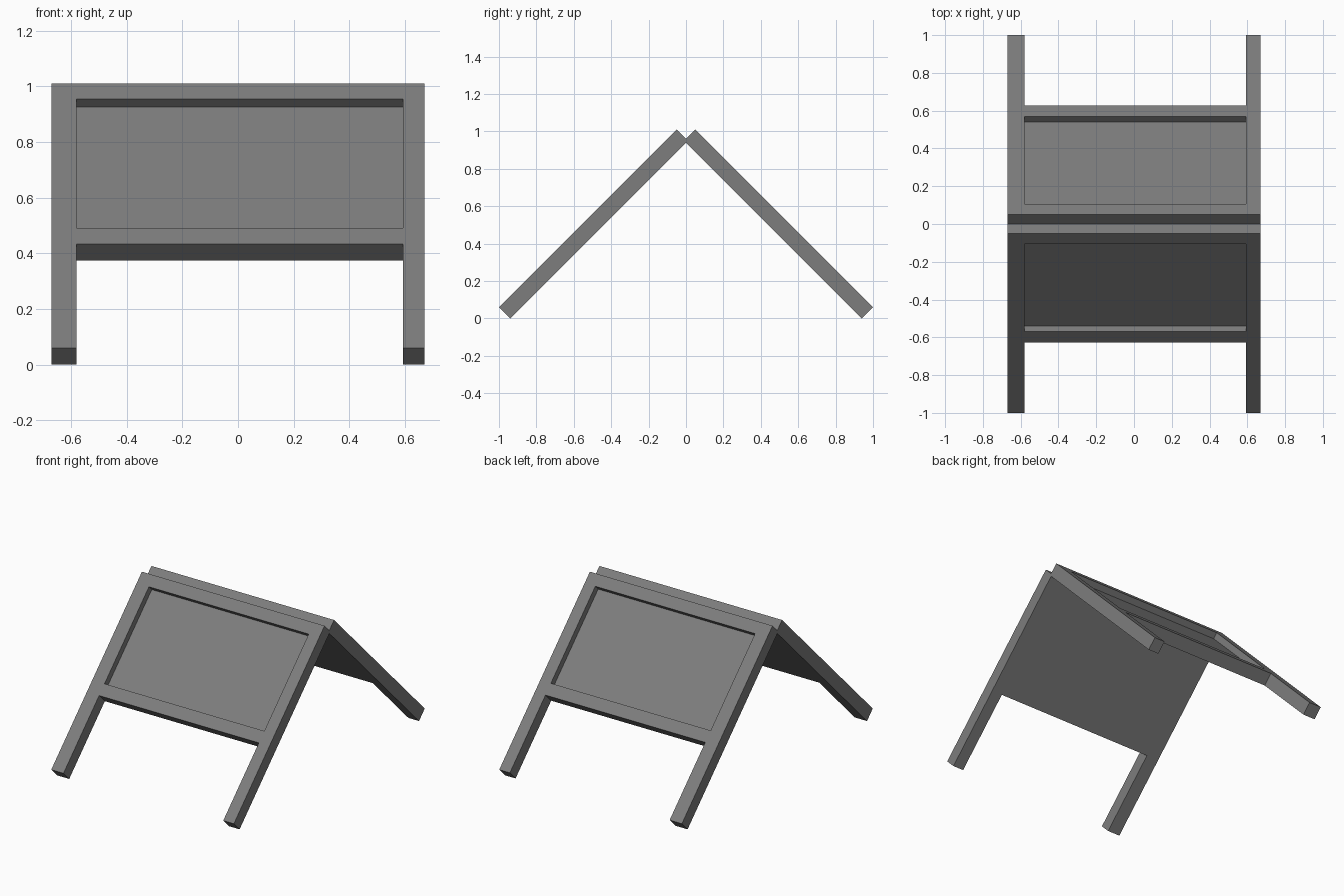
import bpy, bmesh
from mathutils import Vector

if "Cube" in bpy.data.objects:
    bpy.data.objects.remove(bpy.data.objects["Cube"])

XS = [-0.67, -0.58, 0.592, 0.67]         # outer edges and inner edges of the legs
SS = [0.0, 0.373, 0.43, 0.895, 0.95]     # feet, board bottom, recess bottom/top, top edge
THICK, DEPTH = 0.06, 0.03                # measured along y and z (45 degree slope)

# dark grey paint
paint = bpy.data.materials.new("dark_grey")
paint.diffuse_color = (0.206, 0.206, 0.206, 1)
paint.use_nodes = True
paint.node_tree.nodes["Principled BSDF"].inputs["Base Color"].default_value = paint.diffuse_color


def make_panel(name, side):
    """Sloping board with two legs and a recess; side is -1 front, +1 back."""
    inward = Vector((0, -side, -1))
    bm = bmesh.new()

    # outer surface as a grid, leaving the gap between the legs open
    grid = [[bm.verts.new((x, side * (1 - s), 0.06 + s)) for x in XS] for s in SS]
    for r in range(len(SS) - 1):
        for c in range(len(XS) - 1):
            if (r, c) != (0, 1):
                bm.faces.new((grid[r][c], grid[r][c + 1],
                              grid[r + 1][c + 1], grid[r + 1][c]))

    # board thickness
    ext = bmesh.ops.extrude_face_region(bm, geom=list(bm.faces))
    new_verts = [g for g in ext["geom"] if isinstance(g, bmesh.types.BMVert)]
    bmesh.ops.translate(bm, verts=new_verts, vec=inward * THICK)

    # sunken writing area on the outer face
    mid = (SS[2] + SS[3]) / 2
    centre = Vector(((XS[1] + XS[2]) / 2, side * (1 - mid), 0.06 + mid))
    face = min(bm.faces, key=lambda f: (f.calc_center_median() - centre).length)
    floor = bmesh.ops.extrude_discrete_faces(bm, faces=[face])["faces"][0]
    bmesh.ops.translate(bm, verts=list(floor.verts), vec=inward * DEPTH)

    bmesh.ops.recalc_face_normals(bm, faces=list(bm.faces))
    mesh = bpy.data.meshes.new(name)
    bm.to_mesh(mesh)
    bm.free()
    mesh.materials.append(paint)
    obj = bpy.data.objects.new(name, mesh)
    bpy.context.collection.objects.link(obj)


make_panel("front_board", -1)
make_panel("back_board", 1)
